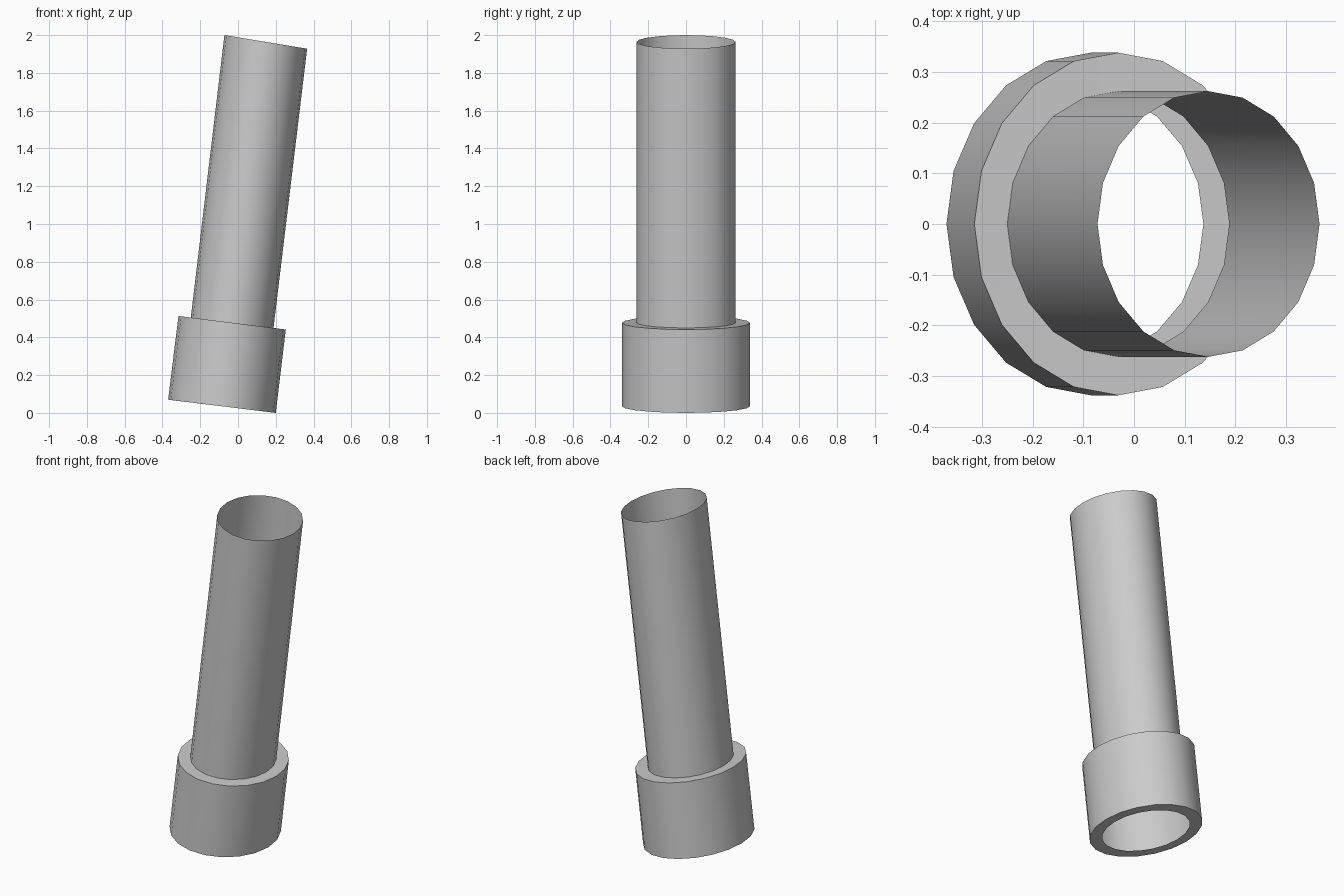
import bpy, bmesh, math

if "Cube" in bpy.data.objects:
    bpy.data.objects.remove(bpy.data.objects["Cube"])

SIDES = 20


def ring(bm, cx, cz, rx, ry, drop):
    """Elliptical loop whose plane falls by drop from centre to its +x end."""
    loop = []
    for i in range(SIDES):
        a = 2 * math.pi * i / SIDES
        c, s = math.cos(a), math.sin(a)
        loop.append(bm.verts.new((cx + rx * c, ry * s, cz - drop * c)))
    return loop


def bridge(bm, lower, upper, smooth):
    for i in range(SIDES):
        j = (i + 1) % SIDES
        f = bm.faces.new((lower[i], lower[j], upper[j], upper[i]))
        f.smooth = smooth


def finish(bm, name):
    mesh = bpy.data.meshes.new(name)
    bm.to_mesh(mesh)
    bm.free()
    obj = bpy.data.objects.new(name, mesh)
    bpy.context.collection.objects.link(obj)
    bpy.ops.object.select_all(action='DESELECT')
    obj.select_set(True)
    bpy.context.view_layer.objects.active = obj
    bpy.ops.object.shade_smooth_by_angle(angle=math.radians(35))


# One open, thin-walled leaning pipe with a hollow collar at its foot
bm = bmesh.new()
foot_in = ring(bm, -0.085, 0.035, 0.222, 0.262, 0.027)
foot_out = ring(bm, -0.085, 0.035, 0.285, 0.338, 0.035)
collar_out = ring(bm, -0.031, 0.477, 0.284, 0.338, 0.036)
pipe_foot = ring(bm, -0.031, 0.477, 0.219, 0.262, 0.027)
pipe_top = ring(bm, 0.147, 1.964, 0.219, 0.262, 0.036)

bridge(bm, foot_in, foot_out, False)       # underside rim
bridge(bm, foot_out, collar_out, True)     # collar wall
bridge(bm, collar_out, pipe_foot, False)   # collar shoulder
bridge(bm, pipe_foot, pipe_top, True)      # pipe wall
finish(bm, "collared_pipe")
